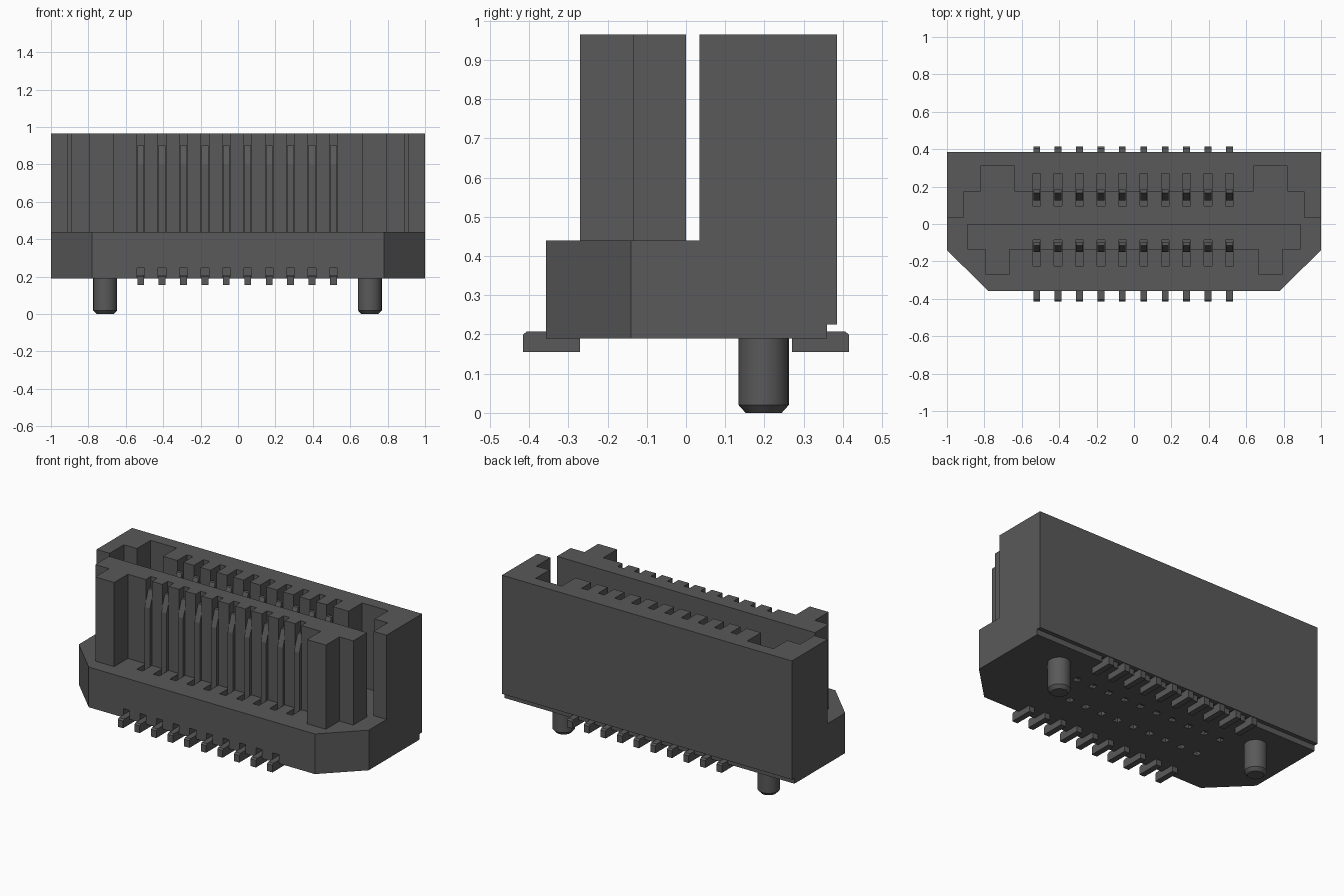
import bpy, bmesh, math

if "Cube" in bpy.data.objects:
    bpy.data.objects.remove(bpy.data.objects["Cube"], do_unlink=True)

# One dark grey plastic for everything
grey = bpy.data.materials.new("dark_grey")
grey.use_nodes = True
grey.diffuse_color = (0.1, 0.1, 0.1, 1)
grey.node_tree.nodes["Principled BSDF"].inputs["Base Color"].default_value = (0.1, 0.1, 0.1, 1)

COLUMNS = [-0.005 + (i - 4.5) * 0.1145 for i in range(10)]
BOTTOM, DECK, TOP = 0.19, 0.44, 0.965
SLOT = 0.042


def finish(name, bm):
    bmesh.ops.recalc_face_normals(bm, faces=bm.faces[:])
    mesh = bpy.data.meshes.new(name)
    bm.to_mesh(mesh)
    bm.free()
    mesh.materials.append(grey)
    ob = bpy.data.objects.new(name, mesh)
    bpy.context.collection.objects.link(ob)
    return ob


def extrude(bm, points, offset):
    """Fill a polygon and extrude it along the offset."""
    face = bm.faces.new([bm.verts.new(p) for p in points])
    new = bmesh.ops.extrude_face_region(bm, geom=[face])["geom"]
    bmesh.ops.translate(bm, vec=offset, verts=[v for v in new if isinstance(v, bmesh.types.BMVert)])


def prism(name, outline, z0, z1):
    bm = bmesh.new()
    extrude(bm, [(x, y, z0) for x, y in outline], (0, 0, z1 - z0))
    return finish(name, bm)


def boxes(name, ranges):
    """Several boxes in one mesh, each given as x0, x1, y0, y1, z0, z1."""
    bm = bmesh.new()
    for x0, x1, y0, y1, z0, z1 in ranges:
        extrude(bm, [(x0, y0, z0), (x1, y0, z0), (x1, y1, z0), (x0, y1, z0)], (0, 0, z1 - z0))
    return finish(name, bm)


def column_boxes(y0, y1, z0, z1, width=SLOT):
    return [(x - width / 2, x + width / 2, y0, y1, z0, z1) for x in COLUMNS]


def cut(target, ranges):
    cutter = boxes("cutter", ranges)
    mod = target.modifiers.new("cut", "BOOLEAN")
    mod.operation, mod.solver, mod.object = "DIFFERENCE", "EXACT", cutter
    bpy.context.view_layer.objects.active = target
    bpy.ops.object.modifier_apply(modifier=mod.name)
    bpy.data.objects.remove(cutter, do_unlink=True)


def mirrored(half):
    return half + [(-x, y) for x, y in reversed(half)]


# Base with chamfered front corners
base = prism("base", mirrored([(0.78, -0.357), (1, -0.14), (1, 0.385)]), BOTTOM, DECK)
# Groove along the lower back edge
cut(base, [(-1.1, 1.1, 0.36, 0.5, 0.1, 0.225)])
# Contact wells in the deck, foot notches and small holes underneath
cut(base, column_boxes(-0.225, -0.085, 0.25, 0.5) + column_boxes(0.095, 0.27, 0.25, 0.5)
    + column_boxes(-0.4, -0.27, 0.15, 0.245) + column_boxes(0.27, 0.37, 0.15, 0.222)
    + column_boxes(-0.1, -0.06, 0.15, 0.23, 0.036) + column_boxes(0.1, 0.14, 0.15, 0.23, 0.036))

# Tall rear shell with side wings and two key pockets
rear_shell = prism("rear_shell", mirrored([
    (0.64, 0.175), (0.64, 0.31), (0.82, 0.31), (0.82, 0.175),
    (0.91, 0.175), (0.91, 0.035), (1, 0.035), (1, 0.385)]), DECK, TOP)
cut(rear_shell, column_boxes(0.15, 0.27, 0.4, 1.1))

# Tall front tongue with two key ribs
front_tongue = prism("front_tongue", mirrored([
    (0.665, -0.135), (0.665, -0.27), (0.795, -0.27), (0.795, -0.135),
    (0.89, -0.135), (0.89, 0)]), DECK, TOP)
cut(front_tongue, column_boxes(-0.2, -0.085, 0.4, 1.1))

# Metal contacts: foot, hidden arm and upright blade with a bent tip
FOOT = [(0.405, 0.208), (0.415, 0.2), (0.415, 0.155), (0.27, 0.155), (0.27, 0.195)]
BLADES = {
    "front": (-1, [(0.12, 0.195), (0.12, 0.8), (0.095, 0.9), (0.115, 0.9), (0.15, 0.8), (0.15, 0.208)]),
    "rear": (1, [(0.125, 0.195), (0.125, 0.8), (0.165, 0.9), (0.185, 0.9), (0.155, 0.8), (0.155, 0.208)]),
}
for side, (sign, blade) in BLADES.items():
    bm = bmesh.new()
    for x in COLUMNS:
        extrude(bm, [(x - 0.018, sign * y, z) for y, z in FOOT + blade], (0.036, 0, 0))
    finish(side + "_contacts", bm)

# Locating pegs with chamfered tips
for side, x in (("left", 0.705), ("right", -0.71)):
    bm = bmesh.new()
    rings = []
    for r, z in ((0.046, 0), (0.064, 0.02), (0.064, BOTTOM + 0.01)):
        rings.append([bm.verts.new((x + r * math.cos(a * math.tau / 24),
                                    0.198 + r * math.sin(a * math.tau / 24), z)) for a in range(24)])
    for low, high in zip(rings, rings[1:]):
        for i in range(24):
            j = (i + 1) % 24
            bm.faces.new((low[i], low[j], high[j], high[i]))
    bm.faces.new(rings[0])
    bm.faces.new(rings[-1])
    peg = finish(side + "_locating_peg", bm)
    bpy.ops.object.select_all(action="DESELECT")
    peg.select_set(True)
    bpy.context.view_layer.objects.active = peg
    bpy.ops.object.shade_smooth_by_angle(angle=math.radians(30))
